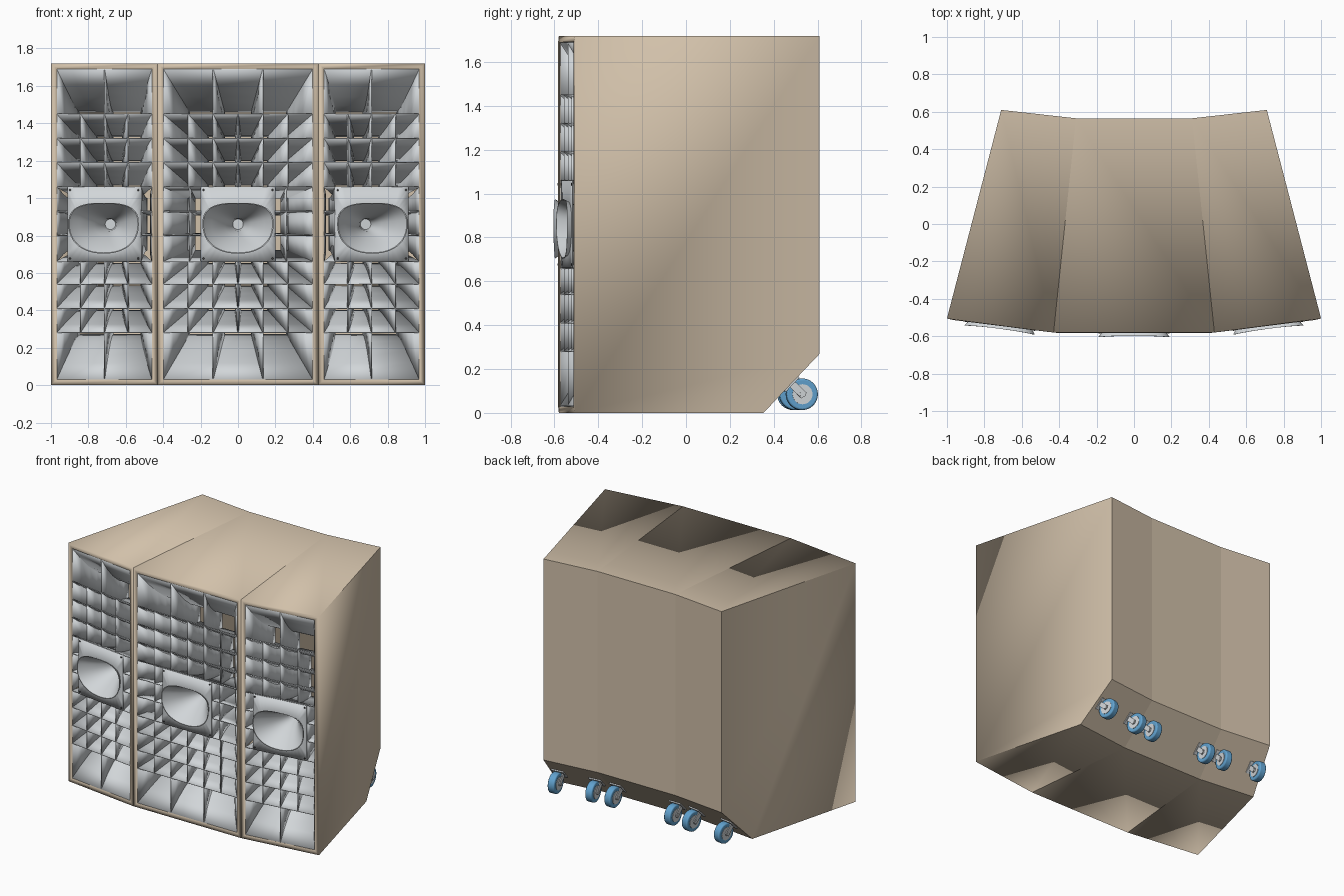
import bpy, bmesh, math
from mathutils import Vector, Matrix

if bpy.data.objects.get("Cube"):
    bpy.data.objects.remove(bpy.data.objects["Cube"])


def material(name, rgb):
    m = bpy.data.materials.new(name)
    m.use_nodes = True
    m.diffuse_color = (*rgb, 1)
    m.node_tree.nodes["Principled BSDF"].inputs["Base Color"].default_value = (*rgb, 1)
    return m


TAN = material("tan wood", (0.64, 0.53, 0.40))
GREY = material("light grey plastic", (0.64, 0.67, 0.69))
BLUE = material("blue rubber", (0.12, 0.36, 0.62))
DARK = material("dark screw", (0.05, 0.05, 0.05))

HEIGHT, WALL, DEPTH = 1.72, 0.03, 0.25


def finish(name, bm, mat, thickness=0, offset=-1, bevel=0):
    mesh = bpy.data.meshes.new(name)
    bm.to_mesh(mesh)
    bm.free()
    mesh.materials.append(mat)
    ob = bpy.data.objects.new(name, mesh)
    bpy.context.collection.objects.link(ob)
    if thickness:
        mod = ob.modifiers.new("thickness", 'SOLIDIFY')
        mod.thickness, mod.offset, mod.use_even_offset = thickness, offset, True
    if bevel:
        mod = ob.modifiers.new("rounding", 'BEVEL')
        mod.width, mod.segments, mod.limit_method = bevel, 3, 'ANGLE'
    bpy.ops.object.select_all(action='DESELECT')
    ob.select_set(True)
    bpy.context.view_layer.objects.active = ob
    bpy.ops.object.shade_smooth_by_angle(angle=math.radians(35))
    return ob


class Cabinet:
    """Plan corners plus a frame: u across the front, d inward, z up."""

    def __init__(self, name, fl, fr, bl, br, columns):
        self.name, self.columns = name, columns
        self.fl, self.fr, self.bl, self.br = [Vector((*p, 0)) for p in (fl, fr, bl, br)]
        self.mid = (self.fl + self.fr) / 2
        self.across = (self.fr - self.fl).normalized()
        self.inward = Vector((-self.across.y, self.across.x, 0))
        self.half = (self.fr - self.fl).length / 2 - WALL

    def at(self, u, d, z):
        return self.mid + self.across * u + self.inward * d + Vector((0, 0, z))


def build_shell(cab):
    # Side profile with the sloped lower back, spanned between both walls
    profile = [(0, 0), (0.77, 0), (1, 0.27), (1, HEIGHT), (0, HEIGHT)]
    bm = bmesh.new()
    left, right = [[bm.verts.new(f.lerp(b, t) + Vector((0, 0, z))) for t, z in profile]
                   for f, b in ((cab.fl, cab.bl), (cab.fr, cab.br))]
    n = len(profile)
    bm.faces.new(left)
    bm.faces.new(right[::-1])
    spans = [bm.faces.new((left[i], right[i], right[(i + 1) % n], left[(i + 1) % n]))
             for i in range(n)]
    bmesh.ops.recalc_face_normals(bm, faces=bm.faces)
    bmesh.ops.delete(bm, geom=[spans[-1]], context='FACES_ONLY')
    finish(cab.name + " cabinet shell", bm, TAN, WALL)


def sheet(bm, cab, front, back, steps=5):
    # Flared sheet: steep at the mouth, flattening inward
    rows = []
    for s in range(steps + 1):
        t = s / steps
        e = (1 - t) ** 2
        rows.append([bm.verts.new(cab.at(ub + (uf - ub) * e, 0.004 + t * DEPTH, zb + (zf - zb) * e))
                     for (uf, zf), (ub, zb) in zip(front, back)])
    for a, b in zip(rows, rows[1:]):
        bm.faces.new((a[0], a[1], b[1], b[0]))


def build_cells(cab):
    bm = bmesh.new()
    h, shrink = cab.half, 0.65
    upper = ([1.69, 1.45, 1.32, 1.19, 1.06], [1.46, 1.33, 1.20, 1.07, 1.00])
    lower = ([0.03, 0.28, 0.41, 0.54, 0.66], [0.27, 0.40, 0.53, 0.65, 0.72])
    for zf, zb in (upper, lower):
        # Shelves
        for a, b in zip(zf, zb):
            sheet(bm, cab, [(-h, a), (h, a)], [(-h * shrink, b), (h * shrink, b)])
        # Side walls and wedge dividers; the outermost row has half as many cells
        for r in range(4):
            cols = cab.columns // 2 if r == 0 else cab.columns
            for c in range(cols + 1):
                u = -h + 2 * h * c / cols
                sides = (0,) if c in (0, cols) else (-0.014, 0.014)
                for w in sides:
                    ub = u * shrink + w
                    sheet(bm, cab, [(u, zf[r]), (u, zf[r + 1])], [(ub, zb[r]), (ub, zb[r + 1])])
    # Small cells on both sides of the horn plate
    zf, zb = [0.66, 0.80, 0.93, 1.06], [0.72, 0.81, 0.91, 1.00]
    if cab.columns == 6:
        uf, ub = [0.197, 0.26, h], [0.197, 0.23, 0.265]
    else:
        uf, ub = [0.197, h], [0.197, 0.225]
    for s in (-1, 1):
        for a, b in zip(zf[1:3], zb[1:3]):
            sheet(bm, cab, [(s * uf[0], a), (s * uf[-1], a)], [(s * ub[0], b), (s * ub[-1], b)])
        for a, b in zip(uf, ub):
            for r in range(3):
                sheet(bm, cab, [(s * a, zf[r]), (s * a, zf[r + 1])],
                      [(s * b, zb[r]), (s * b, zb[r + 1])])
    finish(cab.name + " horn cells", bm, GREY, 0.006, 0)


def build_horn(cab, n=48):
    # Plate, raised lip and flare as successive rings around the throat
    zc, throat = 0.86, 0.028
    bm = bmesh.new()

    def mouth(a):
        c, s = math.cos(a), math.sin(a)
        power, tall = (0.72, 0.115) if s > 0 else (0.9, 0.157)
        return (math.copysign(abs(c) ** power, c) * 0.19,
                math.copysign(abs(s) ** power, s) * tall)

    def ring(scale, d, bow=0, blend=0):
        out = []
        for i in range(n):
            a = math.tau * i / n
            x, z = mouth(a)
            x = x * scale * (1 - blend) + throat * math.cos(a) * blend
            z = z * scale * (1 - blend) + throat * math.sin(a) * blend
            out.append(bm.verts.new(cab.at(x, d - bow * math.cos(a) ** 2, zc + z)))
        return out

    plate = []
    for i in range(n):
        c, s = math.cos(math.tau * i / n), math.sin(math.tau * i / n)
        m = max(abs(c), abs(s))
        plate.append(bm.verts.new(cab.at(c / m * 0.197, -0.002, zc + s / m * 0.2)))
    rings = [plate, ring(0.92, -0.002), ring(1, -0.018, 0.007), ring(0.97, -0.018, 0.007)]
    for scale, d, blend in ((0.88, 0, 0), (0.78, 0.03, 0.06), (0.66, 0.075, 0.18),
                            (0.52, 0.13, 0.4), (0.36, 0.19, 0.7), (0.2, 0.25, 1)):
        rings.append(ring(scale, d, 0, blend))
    for a, b in zip(rings, rings[1:]):
        for i in range(n):
            j = (i + 1) % n
            bm.faces.new((a[i], a[j], b[j], b[i]))
    bm.faces.new(rings[-1])
    finish(cab.name + " horn", bm, GREY, 0.003)
    # Corner screws
    bm = bmesh.new()
    for u in (-0.184, 0.184):
        for z in (0.677, 1.043):
            drum(bm, cab.at(u, -0.002, z), cab.inward, 0.005, 0.006, 10)
    finish(cab.name + " plate screws", bm, DARK)


def drum(bm, centre, axis, radius, width, sides=32):
    m = Matrix.Translation(centre) @ axis.to_track_quat('Z', 'Y').to_matrix().to_4x4()
    bmesh.ops.create_cone(bm, cap_ends=True, segments=sides, radius1=radius,
                          radius2=radius, depth=width, matrix=m)


def block(bm, centre, axes, size):
    m = Matrix(axes).transposed().to_4x4()
    m = Matrix.Translation(centre) @ m @ Matrix.Diagonal((*size, 1))
    bmesh.ops.create_cube(bm, size=1, matrix=m)


def build_casters(cab, spots):
    tyre, steel = bmesh.new(), bmesh.new()
    across, up = cab.across, Vector((0, 0, 1))
    slope = (cab.inward * 0.26 + up * 0.27).normalized()
    out = across.cross(slope)
    if out.z > 0:
        out = -out
    for s in spots:
        # Wheel sits just outside the sloped back
        back = cab.bl.lerp(cab.br, s)
        hub = back - cab.inward * 0.077 + up * 0.085
        drum(tyre, hub, across, 0.072, 0.05)
        drum(steel, hub, across, 0.046, 0.056, 24)
        drum(steel, hub, across, 0.014, 0.08, 12)
        # Mounting plate on the slope, swivel and fork arms
        foot = back - cab.inward * 0.13 + up * 0.135
        block(steel, foot + out * 0.004, (across, slope, out), (0.09, 0.09, 0.008))
        drum(steel, foot + out * 0.012, out, 0.03, 0.016, 20)
        arm = hub - foot
        along = arm.normalized()
        for side in (-1, 1):
            block(steel, foot + arm * 0.55 + across * side * 0.033,
                  (across, along, across.cross(along)), (0.006, arm.length * 1.15, 0.035))
    finish(cab.name + " caster wheels", tyre, BLUE, bevel=0.008)
    finish(cab.name + " caster forks", steel, GREY)


cabinets = [
    (Cabinet("centre", (-0.43, -0.58), (0.43, -0.58), (-0.31, 0.565), (0.31, 0.565), 6), (0.115, 0.885)),
    (Cabinet("left", (0.43, -0.58), (1, -0.505), (0.31, 0.565), (0.71, 0.61), 4), (0.18, 0.875)),
    (Cabinet("right", (-1, -0.505), (-0.43, -0.58), (-0.71, 0.61), (-0.31, 0.565), 4), (0.125, 0.82)),
]
for cab, spots in cabinets:
    build_shell(cab)
    build_cells(cab)
    build_horn(cab)
    build_casters(cab, spots)
